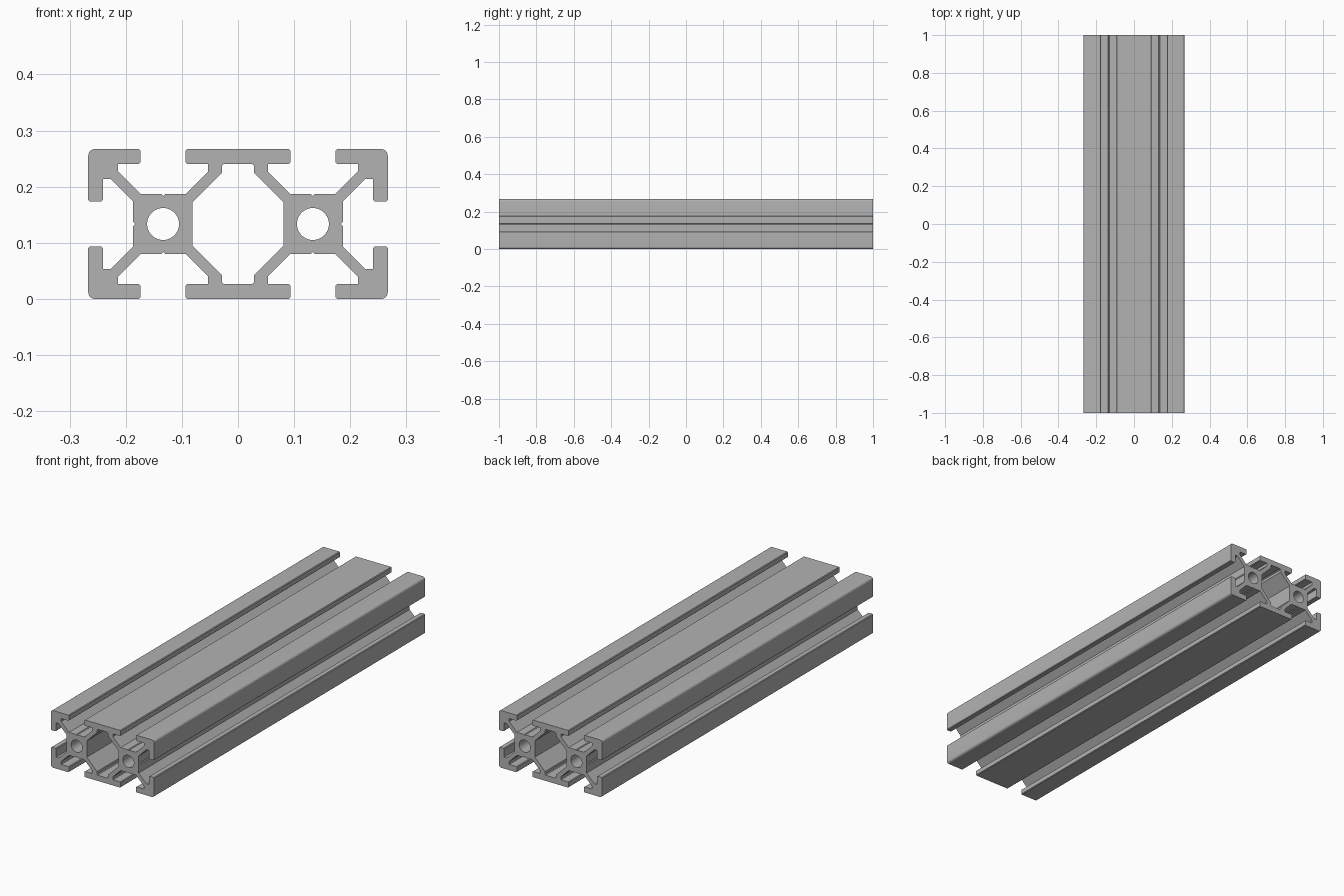
import bpy
import bmesh
from math import cos, sin, pi

cube = bpy.data.objects.get("Cube")
if cube:
    bpy.data.objects.remove(cube, do_unlink=True)

HALF = 0.1335     # half height, also the offset of each core from the middle
LENGTH = 2.0
CORNER = 0.012
TIP = 0.003


def arc(cx, cy, r, start, end, steps):
    return [(cx + r * cos(start + (end - start) * i / steps),
             cy + r * sin(start + (end - start) * i / steps)) for i in range(steps + 1)]


# Half of one T-slot around a core: from the notch in the core out to the lip
half_slot = [(0, 0.05), (0.0035, 0.0535), (0.04, 0.0535), (0.08, 0.0935),
             (0.08, 0.107), (0.04 + TIP, 0.107), (0.04, 0.107 + TIP),
             (0.04, HALF - TIP), (0.04 + TIP, HALF)]

# Quarter of the outer outline: top slot, rounded corner, half of the side slot
inner_side = [(HALF - u, v) for u, v in reversed(half_slot[1:])]
outer_side = [(HALF + u, v) for u, v in half_slot]
corner = arc(2 * HALF - CORNER, HALF - CORNER, CORNER, pi / 2, 0, 6)
side_slot = [(HALF + v, u) for u, v in reversed(half_slot)]
outer_quarter = inner_side + outer_side + corner + side_slot

# Quarter of the central cavity
cavity_quarter = [(0.025, 0.107), (0.0285, 0.1035), (0.0285, 0.091), (0.0815, 0.038)]


def mirror_loop(quarter):
    """Complete a quarter outline into a closed loop."""
    lower = [(x, -y) for x, y in reversed(quarter) if y > 1e-6]
    right = quarter + lower
    return right + [(-x, y) for x, y in reversed(right)]


loops = [mirror_loop(outer_quarter), mirror_loop(cavity_quarter)]
loops += [arc(side * HALF, 0, 0.0285, 0, 2 * pi, 40)[:-1] for side in (-1, 1)]

# Filled profile, extruded along the length
curve = bpy.data.curves.new("profile", "CURVE")
curve.dimensions = "2D"
curve.fill_mode = "BOTH"
curve.extrude = LENGTH / 2
for loop in loops:
    spline = curve.splines.new("POLY")
    spline.points.add(len(loop) - 1)
    for point, (x, y) in zip(spline.points, loop):
        point.co = (x, y, 0, 1)
    spline.use_cyclic_u = True

rail = bpy.data.objects.new("slotted_rail", curve)
bpy.context.collection.objects.link(rail)
rail.rotation_euler.x = pi / 2
rail.location.z = HALF
bpy.ops.object.select_all(action="DESELECT")
rail.select_set(True)
bpy.context.view_layer.objects.active = rail
bpy.ops.object.convert(target="MESH")
bpy.ops.object.transform_apply(location=True, rotation=True, scale=True)

# Weld the caps to the walls
bm = bmesh.new()
bm.from_mesh(rail.data)
bmesh.ops.remove_doubles(bm, verts=bm.verts, dist=1e-5)
bmesh.ops.recalc_face_normals(bm, faces=bm.faces)
bm.to_mesh(rail.data)
bm.free()

# Plain grey metal
grey = bpy.data.materials.new("aluminium_grey")
grey.use_nodes = True
color = (0.45, 0.45, 0.45, 1)
grey.diffuse_color = color
grey.node_tree.nodes["Principled BSDF"].inputs["Base Color"].default_value = color
rail.data.materials.clear()
rail.data.materials.append(grey)
bpy.ops.object.shade_smooth_by_angle(angle=pi / 6)
